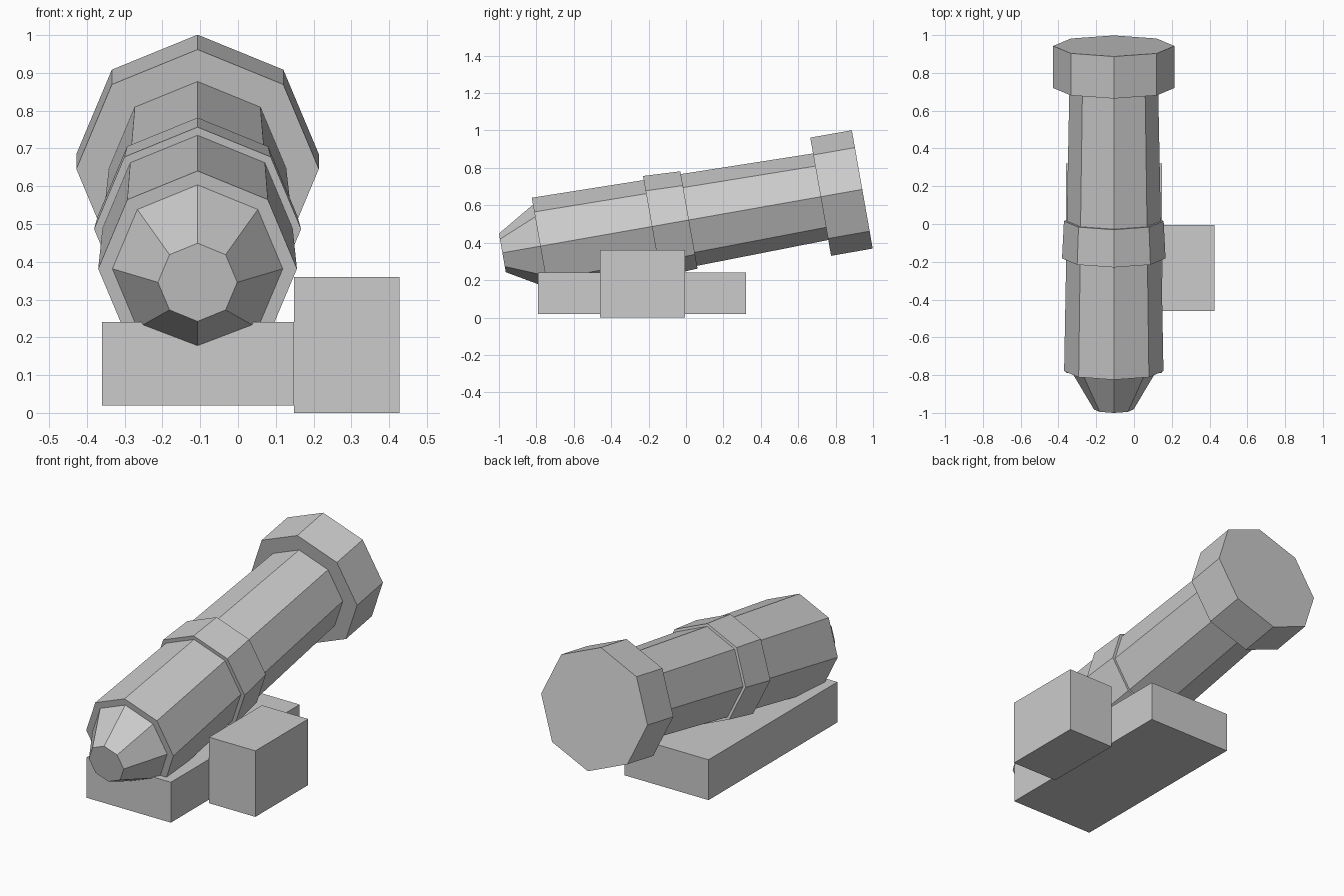
import bpy, bmesh, math
from mathutils import Vector

if "Cube" in bpy.data.objects:
    bpy.data.objects.remove(bpy.data.objects["Cube"])

grey = bpy.data.materials.new("grey")
grey.diffuse_color = (0.6, 0.6, 0.6, 1)
grey.use_nodes = True
grey.node_tree.nodes["Principled BSDF"].inputs["Base Color"].default_value = grey.diffuse_color

TILT = math.radians(10)
BACK = Vector((-0.107, 0.9425, 0.685))                       # centre of the rear end
AXIS = Vector((0, -math.cos(TILT), -math.sin(TILT)))         # runs from rear to front
UP = Vector((0, -math.sin(TILT), math.cos(TILT)))
SIDE = Vector((1, 0, 0))


def add_object(name, bm):
    bmesh.ops.recalc_face_normals(bm, faces=bm.faces)
    mesh = bpy.data.meshes.new(name)
    bm.to_mesh(mesh)
    bm.free()
    mesh.materials.append(grey)
    bpy.context.collection.objects.link(bpy.data.objects.new(name, mesh))


def octagon_part(name, profile):
    """Eight-sided solid along the tilted axis; profile = (distance from rear, radius)."""
    bm = bmesh.new()
    rings = []
    for s, r in profile:
        ring = []
        for i in range(8):
            a = i * math.pi / 4
            ring.append(bm.verts.new(BACK + AXIS * s + (SIDE * math.sin(a) + UP * math.cos(a)) * r))
        rings.append(ring)
    for a, b in zip(rings, rings[1:]):
        for i in range(8):
            j = (i + 1) % 8
            bm.faces.new((a[i], a[j], b[j], b[i]))
    bm.faces.new(rings[0])
    bm.faces.new(rings[-1])
    add_object(name, bm)


def box(name, x, y, z):
    bm = bmesh.new()
    bmesh.ops.create_cube(bm, size=1)
    for v in bm.verts:
        v.co = [lo + (c + 0.5) * (hi - lo) for c, (lo, hi) in zip(v.co, (x, y, z))]
    add_object(name, bm)


# Wide rear collar with a flush inset end face
octagon_part("rear_collar", [(0, 0.2), (0, 0.321), (0.226, 0.321)])
# Tapered tube sections either side of the raised band
octagon_part("rear_tube", [(0.226, 0.235), (0.941, 0.249)])
octagon_part("middle_band", [(0.941, 0.264), (1.142, 0.274)])
# Front tube steps in and narrows to a blunt nose
octagon_part("front_tube", [(1.142, 0.252), (1.748, 0.263), (1.748, 0.2255), (1.954, 0.105)])

# Mounting plate and side block
box("base_plate", (-0.36, 0.148), (-0.79, 0.32), (0.02, 0.24))
box("side_block", (0.148, 0.427), (-0.46, -0.005), (0.0, 0.36))
